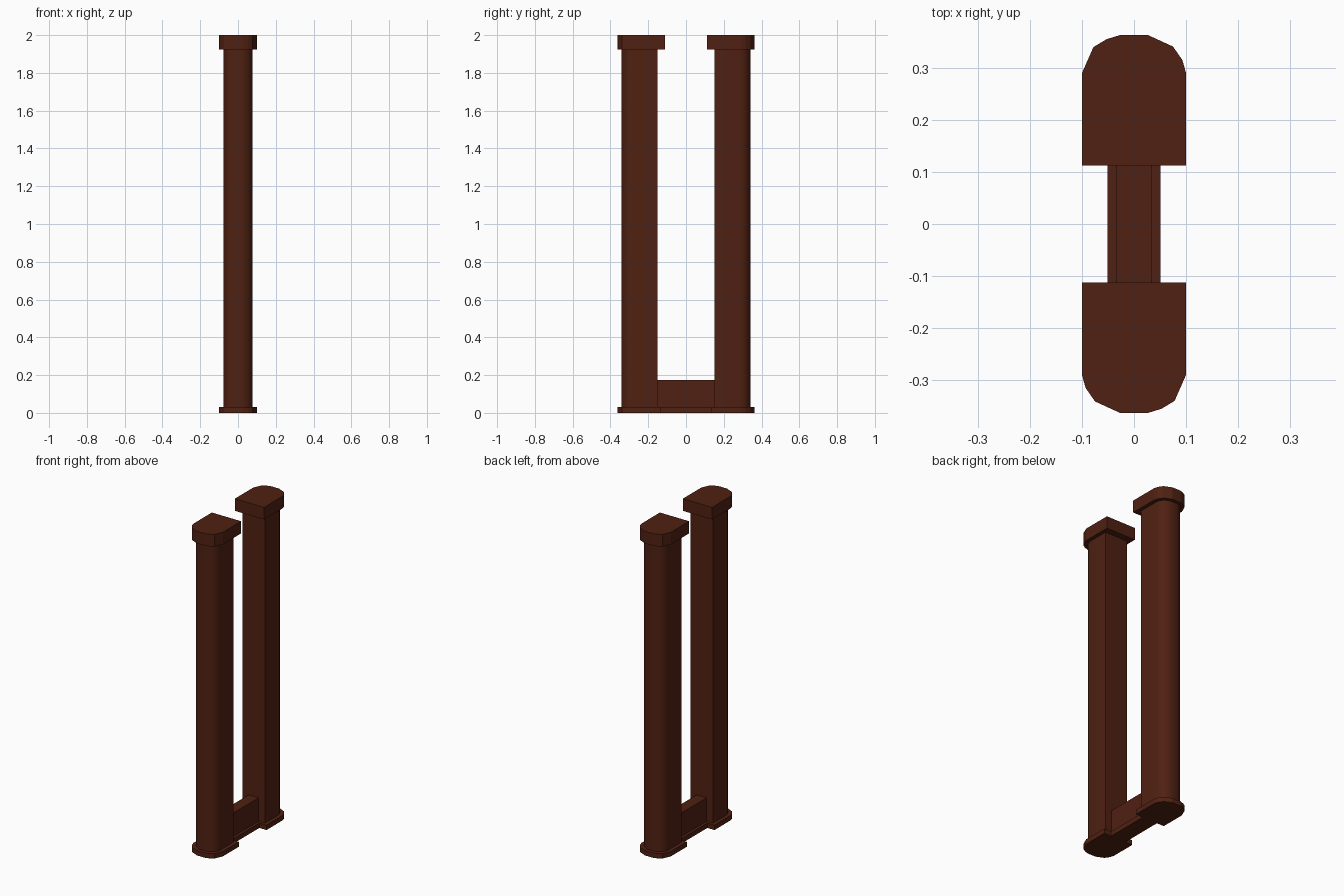
import bpy, bmesh, math
from mathutils import Matrix

if "Cube" in bpy.data.objects:
    bpy.data.objects.remove(bpy.data.objects["Cube"])

wood = bpy.data.materials.new("dark_brown")
wood.diffuse_color = (0.08, 0.015, 0.006, 1)
wood.use_nodes = True
wood.node_tree.nodes["Principled BSDF"].inputs["Base Color"].default_value = wood.diffuse_color


def prism(name, outline, z0, z1, turn=0.0, smooth=None):
    """Extrude a plan outline between two heights, turned about the z axis."""
    bm = bmesh.new()
    face = bm.faces.new([bm.verts.new((x, y, z0)) for x, y in outline])
    ext = bmesh.ops.extrude_face_region(bm, geom=[face])
    top = [g for g in ext["geom"] if isinstance(g, bmesh.types.BMVert)]
    bmesh.ops.translate(bm, vec=(0, 0, z1 - z0), verts=top)
    bm.transform(Matrix.Rotation(turn, 4, 'Z'))
    bmesh.ops.recalc_face_normals(bm, faces=bm.faces)
    mesh = bpy.data.meshes.new(name)
    bm.to_mesh(mesh)
    bm.free()
    mesh.materials.append(wood)
    obj = bpy.data.objects.new(name, mesh)
    bpy.context.collection.objects.link(obj)
    if smooth:
        bpy.ops.object.select_all(action='DESELECT')
        obj.select_set(True)
        bpy.context.view_layer.objects.active = obj
        bpy.ops.object.shade_smooth_by_angle(angle=math.radians(smooth))
    return obj


def rect(x, y):
    return [(-x, -y), (x, -y), (x, y), (-x, y)]


# Rounded outer end shared by caps and feet
nose = [(0.1, 0.29), (0.093, 0.315), (0.075, 0.341), (0.027, 0.363),
        (-0.027, 0.363), (-0.053, 0.355), (-0.078, 0.34), (-0.1, 0.29)]
cap = [(-0.1, 0.112), (0.1, 0.112)] + nose
foot = [(-0.1, 0.135), (0.1, 0.135)] + nose

# Column section: flat inner face, rounded outer face
column = [(-0.077, 0.152), (0.077, 0.152), (0.077, 0.285), (0.072, 0.304),
          (0.059, 0.323), (0.041, 0.335), (0.021, 0.341)]
column += [(-x, y) for x, y in reversed(column[2:])]

# Two posts, the second turned half way round
for side, turn in (("back", 0.0), ("front", math.pi)):
    prism(side + "_column", column, 0.03, 1.925, turn, 40)
    prism(side + "_cap", cap, 1.925, 2.0, turn)
    prism(side + "_foot", foot, 0.0, 0.03, turn)

# Low rail and its plinth joining the posts
prism("plinth", rect(0.051, 0.135), 0.0, 0.03)
prism("rail", rect(0.034, 0.152), 0.03, 0.175)
